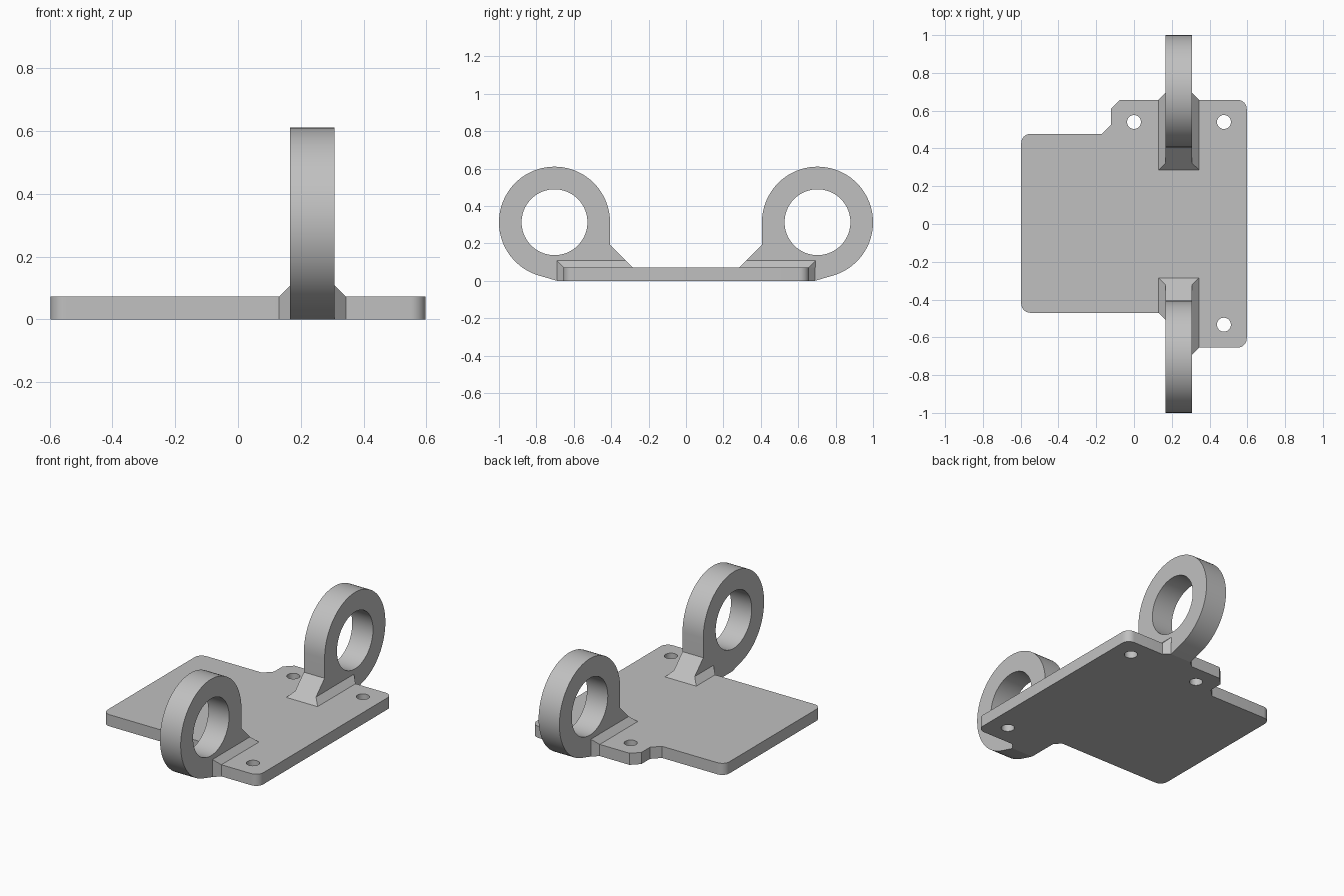
import bpy, bmesh
from math import sin, cos, pi, atan2, acos, hypot
from mathutils import Vector

if "Cube" in bpy.data.objects:
    bpy.data.objects.remove(bpy.data.objects["Cube"], do_unlink=True)

grey = bpy.data.materials.new("plain_grey")
grey.use_nodes = True
grey.diffuse_color = (0.53, 0.53, 0.53, 1)
grey.node_tree.nodes["Principled BSDF"].inputs["Base Color"].default_value = (0.53, 0.53, 0.53, 1)

THICK = 0.072                 # plate thickness
MID, HALF, LEG = 0.237, 0.071, 0.036   # ring centre plane, half width, chamfer leg
INNER, TIP = 0.286, 0.69      # where the ring foot starts and ends, measured from y = 0
IN_L, IN_R = MID - HALF, MID + HALF
OUT_L, OUT_R = IN_L - LEG, IN_R + LEG


def finish(name, bm, smooth=True):
    bmesh.ops.recalc_face_normals(bm, faces=bm.faces)
    mesh = bpy.data.meshes.new(name)
    bm.to_mesh(mesh)
    bm.free()
    mesh.materials.append(grey)
    obj = bpy.data.objects.new(name, mesh)
    bpy.context.collection.objects.link(obj)
    if smooth:
        bpy.ops.object.select_all(action='DESELECT')
        obj.select_set(True)
        bpy.context.view_layer.objects.active = obj
        bpy.ops.object.shade_smooth_by_angle(angle=pi / 6)
    return obj


def circle(u, v, r, n):
    return [(u + r * cos(2 * pi * i / n), v + r * sin(2 * pi * i / n)) for i in range(n)]


def rounded(points, steps=8):
    """Outline from (x, y, radius); square corners with a radius are rounded."""
    out = []
    for i, (x, y, r) in enumerate(points):
        p = Vector((x, y))
        if not r:
            out.append((x, y))
            continue
        a = (Vector(points[i - 1][:2]) - p).normalized()
        b = (Vector(points[(i + 1) % len(points)][:2]) - p).normalized()
        c = p + r * (a + b)
        for k in range(steps + 1):
            t = pi / 2 * k / steps
            out.append(tuple(c - r * (b * cos(t) + a * sin(t))))
    return out


def slab(name, loops, place, depth):
    """Flat shape with holes, extruded along depth."""
    bm = bmesh.new()
    edges = []
    for loop in loops:
        vs = [bm.verts.new(place(u, v)) for u, v in loop]
        edges += [bm.edges.new((vs[i - 1], vs[i])) for i in range(len(vs))]
    bmesh.ops.triangle_fill(bm, edges=edges, use_beauty=True)
    new = bmesh.ops.extrude_face_region(bm, geom=bm.faces[:], use_keep_orig=True)["geom"]
    bmesh.ops.translate(bm, vec=depth, verts=[g for g in new if isinstance(g, bmesh.types.BMVert)])
    return finish(name, bm)


# Base plate with rounded corners, stepped back edge and tabs under the rings
SIDE, FRONT, BACK, R = 0.597, -0.654, 0.657, 0.048
outline = rounded([
    (-SIDE, -0.47, R), (OUT_L, -0.47, 0), (IN_L, -0.47 - LEG, 0), (IN_L, -TIP, 0),
    (IN_R, -TIP, 0), (OUT_R, FRONT, 0), (SIDE, FRONT, R), (SIDE, BACK, R),
    (OUT_R, BACK, 0), (IN_R, TIP, 0), (IN_L, TIP, 0), (OUT_L, BACK, 0),
    (-0.074, BACK, 0), (-0.122, 0.61, 0), (-0.122, 0.526, 0), (-0.17, 0.477, 0),
    (-SIDE, 0.477, R)])
holes = [circle(x, y, 0.037, 32) for x, y in ((0, 0.54), (0.476, 0.54), (0.476, -0.533))]
slab("base_plate", [outline] + holes, lambda x, y: (x, y, 0), (0, 0, THICK))

# Ring profile: arc, sloped foot on the plate, tangent line under the tip
CY, CZ, RO, RI = 0.703, 0.313, 0.297, 0.176
dy, dz = TIP - CY, -CZ
start = atan2(dz, dy) + acos(RO / hypot(dy, dz))
arc = [start + (pi - start) * i / 56 for i in range(57)]
profile = [(CY + RO * cos(a), CZ + RO * sin(a)) for a in arc]
knee = CY - RO
profile += [(knee, THICK + knee - INNER), (INNER, THICK), (TIP, THICK), (TIP, 0)]

for end, s, left_edge, right_edge in (("front", -1, 0.47, -FRONT), ("back", 1, BACK, BACK)):
    slab(end + "_ring", [profile, circle(CY, CZ, RI, 72)],
         lambda y, z: (IN_L, s * y, z), (2 * HALF, 0, 0))

    # Chamfered gussets on both sides of the ring foot
    for side, xi, xo, edge in (("right", IN_L, OUT_L, left_edge), ("left", IN_R, OUT_R, right_edge)):
        bm = bmesh.new()
        for x, y, z in ((xo, INNER, 0), (xi, INNER, 0), (xo, edge, 0), (xi, edge + LEG, 0),
                        (xi, INNER + LEG, LEG), (xi, edge + LEG, LEG)):
            bm.verts.new((x, s * y, THICK + z))
        bmesh.ops.convex_hull(bm, input=bm.verts[:])
        finish(f"{end}_{side}_gusset", bm, smooth=False)
